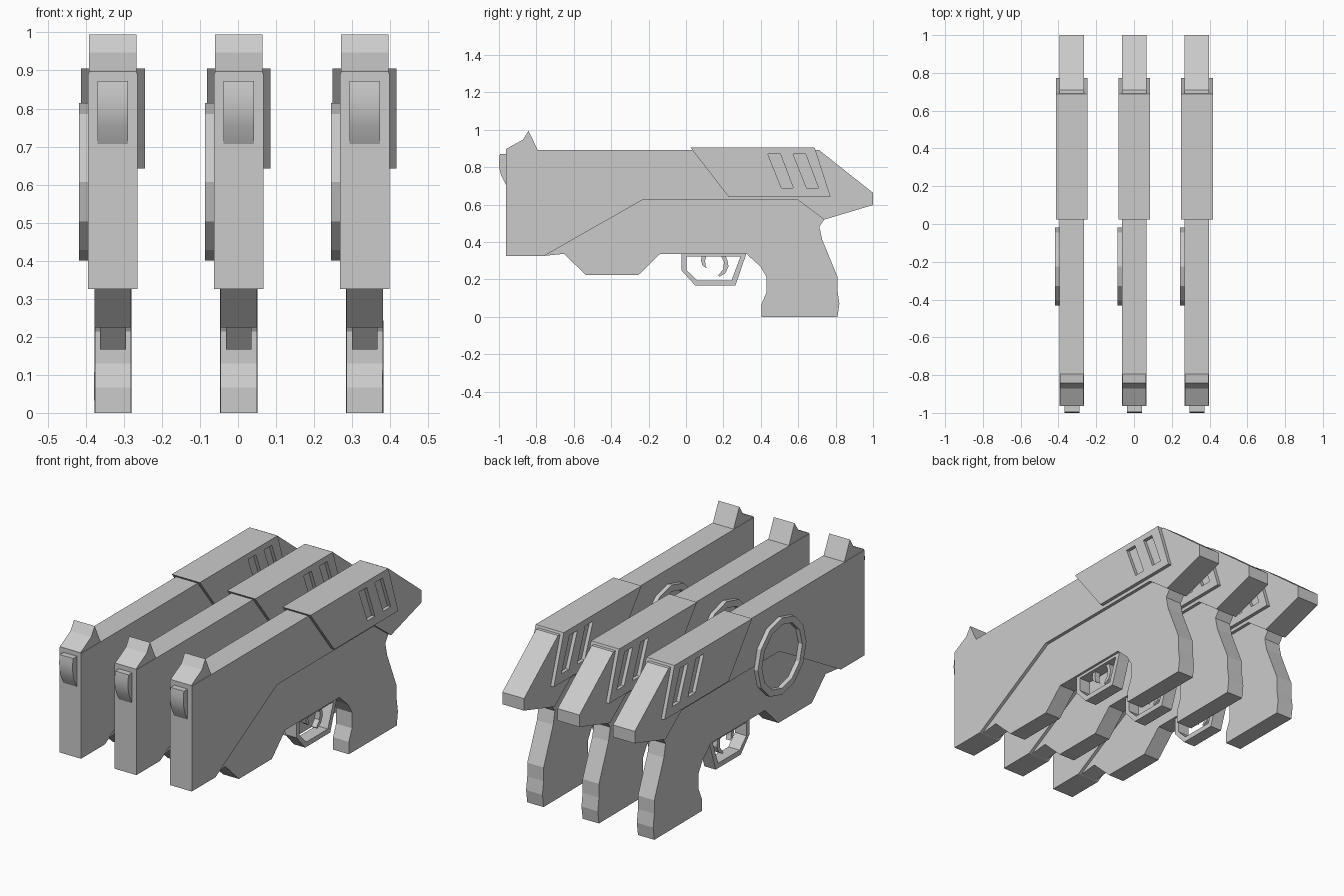
import bpy, bmesh, math

cube = bpy.data.objects.get("Cube")
if cube:
    bpy.data.objects.remove(cube, do_unlink=True)

grey = bpy.data.materials.new("plain_grey")
grey.use_nodes = True
grey.diffuse_color = (0.6, 0.6, 0.6, 1)
grey.node_tree.nodes["Principled BSDF"].inputs["Base Color"].default_value = (0.6, 0.6, 0.6, 1)


def slab(name, loops, x0, x1, taper=0.0):
    """Extrude a (y, z) outline, with optional holes, from x0 to x1."""
    bm = bmesh.new()
    edges = []
    for loop in loops:
        vs = [bm.verts.new((x0, y, z)) for y, z in loop]
        edges += [bm.edges.new((v, vs[(i + 1) % len(vs)])) for i, v in enumerate(vs)]
    bmesh.ops.triangle_fill(bm, use_beauty=True, use_dissolve=False, edges=edges)
    out = bmesh.ops.extrude_face_region(bm, geom=bm.faces[:])
    for v in out["geom"]:
        if isinstance(v, bmesh.types.BMVert):
            v.co.x = x1
    # Slight widening toward the back
    for v in bm.verts:
        v.co.x += math.copysign(taper * v.co.y, v.co.x)
    bmesh.ops.recalc_face_normals(bm, faces=bm.faces[:])
    mesh = bpy.data.meshes.new(name)
    bm.to_mesh(mesh)
    bm.free()
    mesh.materials.append(grey)
    return name, mesh


def circle(cy, cz, r, n=12):
    return [(cy + r * math.sin(math.tau * i / n), cz + r * math.cos(math.tau * i / n))
            for i in range(n)]


def sym(name, loops, half, taper=0.0):
    return slab(name, loops, -half, half, taper)


parts = []

# Upper body with pointed tail
parts.append(sym("upper_body", [[
    (-0.963, 0.325), (-0.963, 0.893), (0.71, 0.893), (1.0, 0.663), (1.0, 0.598),
    (0.739, 0.52), (0.6, 0.624), (-0.235, 0.624), (-0.76, 0.325)]], 0.065))

# Lower body: fore-grip, frame and handle in one outline
parts.append(sym("lower_body", [[
    (-0.76, 0.326), (-0.235, 0.625), (0.6, 0.625), (0.739, 0.52), (0.713, 0.483),
    (0.728, 0.413), (0.81, 0.214), (0.81, 0.14), (0.82, 0.07), (0.81, 0.0),
    (0.403, 0.0), (0.403, 0.067), (0.43, 0.13), (0.43, 0.214), (0.397, 0.27),
    (0.323, 0.337), (-0.138, 0.337), (-0.253, 0.225), (-0.536, 0.225),
    (-0.653, 0.337)]], 0.046, 0.0035))

# Rear cover with two slanted vents on each side
vent = [(0.437, 0.872), (0.504, 0.872), (0.573, 0.69), (0.51, 0.69)]
parts.append(sym("rear_cover", [
    [(0.024, 0.905), (0.688, 0.905), (0.773, 0.643), (0.227, 0.643)],
    vent, [(y + 0.135, z) for y, z in vent]], 0.084))

# Raised ring on one side
parts.append(slab("side_ring", [circle(-0.225, 0.607, 0.207), circle(-0.225, 0.607, 0.172)],
                  -0.0885, -0.064))

# Front sight and muzzle block
parts.append(sym("front_sight", [[
    (-0.963, 0.89), (-0.963, 0.897), (-0.872, 0.947), (-0.842, 0.995), (-0.792, 0.89)]], 0.062))
parts.append(sym("muzzle", [[
    (-0.96, 0.872), (-0.995, 0.872), (-1.0, 0.835), (-0.998, 0.795), (-0.988, 0.755),
    (-0.963, 0.707), (-0.96, 0.707)]], 0.04))

# Trigger guard frame, trigger and its small catch
parts.append(sym("trigger_guard", [
    [(-0.024, 0.339), (-0.024, 0.248), (0.05, 0.167), (0.264, 0.167), (0.323, 0.339)],
    [(0.003, 0.322), (0.003, 0.25), (0.06, 0.194), (0.243, 0.194), (0.291, 0.322)]], 0.034))
parts.append(sym("trigger", [[
    (0.185, 0.33), (0.203, 0.295), (0.2, 0.255), (0.172, 0.222), (0.18, 0.215),
    (0.212, 0.235), (0.227, 0.27), (0.222, 0.3), (0.21, 0.33)]], 0.015))
parts.append(sym("trigger_catch", [[
    (0.085, 0.33), (0.08, 0.3), (0.088, 0.275), (0.11, 0.26), (0.104, 0.28),
    (0.102, 0.3), (0.11, 0.33)]], 0.015))

# Three identical units in a row
for side, x in (("right", -0.329), ("middle", 0.002), ("left", 0.333)):
    for name, mesh in parts:
        obj = bpy.data.objects.new(f"{side}_{name}", mesh)
        obj.location.x = x
        bpy.context.collection.objects.link(obj)
        if name == "muzzle" and side == "right":
            bpy.ops.object.select_all(action='DESELECT')
            obj.select_set(True)
            bpy.context.view_layer.objects.active = obj
            bpy.ops.object.shade_smooth_by_angle(angle=math.radians(35))
